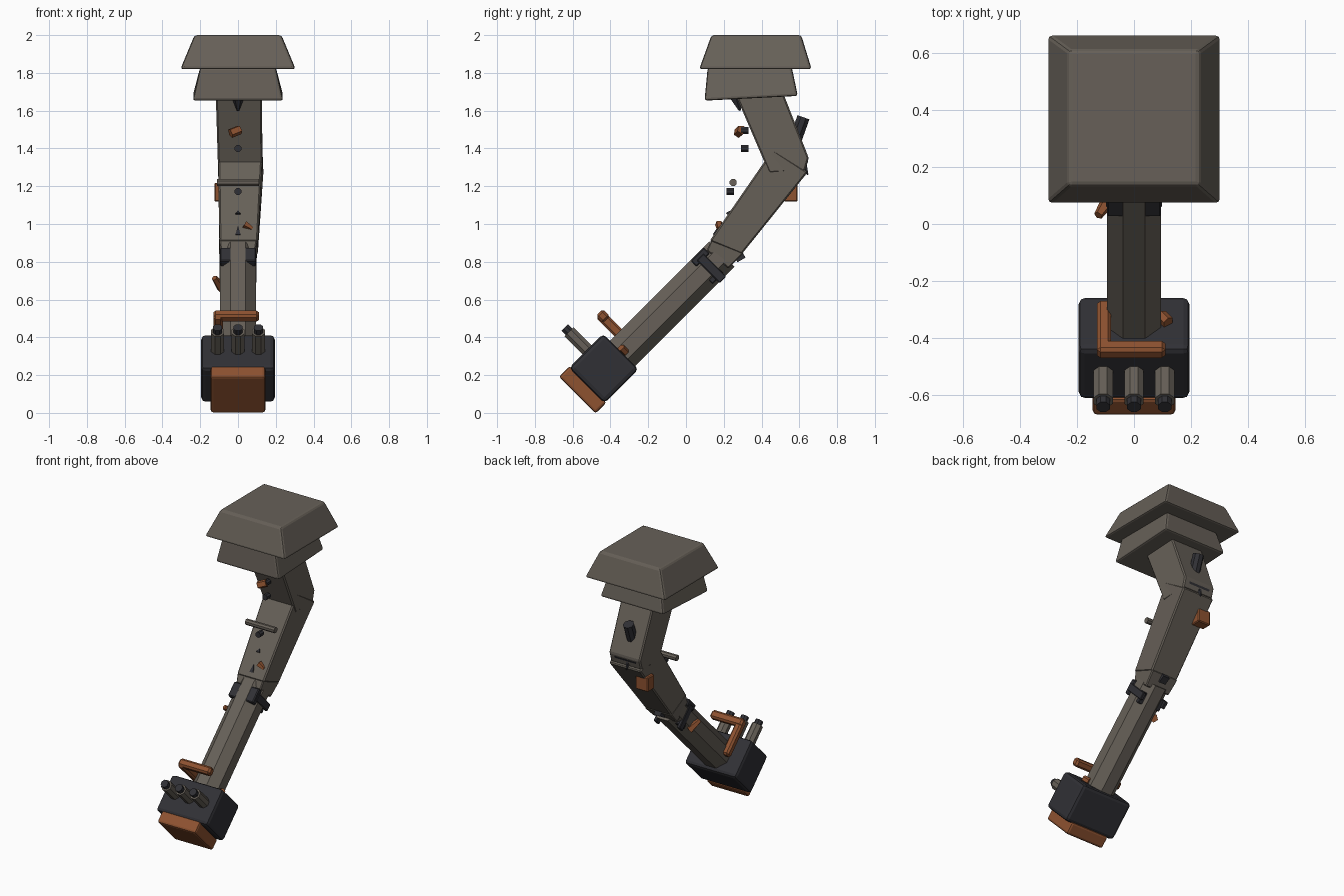
import bpy, bmesh, math
from mathutils import Vector, Matrix

if "Cube" in bpy.data.objects:
    bpy.data.objects.remove(bpy.data.objects["Cube"])


def mat(name, c):
    m = bpy.data.materials.new(name)
    m.diffuse_color = (*c, 1)
    m.use_nodes = True
    m.node_tree.nodes["Principled BSDF"].inputs["Base Color"].default_value = m.diffuse_color
    return m


GREY = mat("worn_metal", (0.135, 0.118, 0.098))
DARK = mat("dark_metal", (0.03, 0.03, 0.036))
RUST = mat("rust_orange", (0.27, 0.085, 0.03))


def finish(name, bm, m, bevel=0.0, seg=1):
    bmesh.ops.recalc_face_normals(bm, faces=bm.faces)
    me = bpy.data.meshes.new(name)
    bm.to_mesh(me)
    bm.free()
    ob = bpy.data.objects.new(name, me)
    bpy.context.collection.objects.link(ob)
    me.materials.append(m)
    if bevel:
        b = ob.modifiers.new("bevel", "BEVEL")
        b.width, b.segments = bevel, seg
    return ob


def prism(name, corners, m, bevel=0.0, seg=1):
    """Side profile; each corner is (y, z, left x, right x)."""
    bm = bmesh.new()
    L = [bm.verts.new((c[2], c[0], c[1])) for c in corners]
    R = [bm.verts.new((c[3], c[0], c[1])) for c in corners]
    bm.faces.new(L)
    bm.faces.new(R[::-1])
    n = len(corners)
    for i in range(n):
        j = (i + 1) % n
        bm.faces.new((L[i], R[i], R[j], L[j]))
    return finish(name, bm, m, bevel, seg)


def rod(name, a, b, r, m, sides=8, r2=None, bevel=0.0):
    """Faceted cylinder or cone between two points."""
    a, b = Vector(a), Vector(b)
    d = b - a
    bm = bmesh.new()
    bmesh.ops.create_cone(bm, cap_ends=True, segments=sides, radius1=r,
                          radius2=r if r2 is None else r2, depth=d.length)
    bm.transform(Matrix.Translation((a + b) / 2) @ d.to_track_quat('Z', 'Y').to_matrix().to_4x4()
                 @ Matrix.Rotation(math.pi / sides, 4, 'Z'))
    return finish(name, bm, m, bevel)


def box(name, c, size, m, tilt=0.0, bevel=0.0, seg=1, yaw=0.0):
    """Box turned about x by tilt degrees."""
    bm = bmesh.new()
    bmesh.ops.create_cube(bm, size=1, matrix=Matrix.Translation(c)
                          @ Matrix.Rotation(math.radians(yaw), 4, 'Z')
                          @ Matrix.Rotation(math.radians(tilt), 4, 'X')
                          @ Matrix.Diagonal((*size, 1)))
    return finish(name, bm, m, bevel, seg)


def frustum(name, low, high, m):
    """Each ring: half width, y front, z front, y back, z back."""
    bm = bmesh.new()
    rings = []
    for w, y0, z0, y1, z1 in (low, high):
        rings.append([bm.verts.new(p) for p in
                      ((-w, y0, z0), (w, y0, z0), (w, y1, z1), (-w, y1, z1))])
    A, B = rings
    bm.faces.new(A[::-1])
    bm.faces.new(B)
    for i in range(4):
        j = (i + 1) % 4
        bm.faces.new((A[i], A[j], B[j], B[i]))
    return finish(name, bm, m, 0.014, 2)


# shoulder caps
frustum("shoulder_cap", (0.305, 0.07, 1.82, 0.665, 1.82), (0.23, 0.135, 2.0, 0.61, 2.0), GREY)
frustum("shoulder_collar", (0.24, 0.098, 1.653, 0.592, 1.678), (0.20, 0.115, 1.83, 0.56, 1.83), GREY)

# arm segments
prism("upper_arm", [(0.23, 1.76, -0.12, 0.125), (0.48, 1.78, -0.12, 0.125), (0.65, 1.35, -0.105, 0.13),
                    (0.63, 1.28, -0.105, 0.13), (0.44, 1.27, -0.105, 0.13)], GREY, 0.008)
prism("forearm", [(0.46, 1.395, -0.105, 0.13), (0.645, 1.275, -0.105, 0.135), (0.295, 0.84, -0.098, 0.105),
                  (0.125, 0.91, -0.098, 0.105)], GREY, 0.008)
prism("wrist_block", [(0.14, 0.93, -0.1, 0.103), (0.305, 0.845, -0.1, 0.103), (0.225, 0.765, -0.092, 0.092),
                      (0.11, 0.86, -0.092, 0.092)], GREY, 0.006)
rod("hammer_shaft", (0, 0.19, 0.84), (0, -0.37, 0.28), 0.102, GREY, 8)

# wrist clamps
box("clamp_front", (0, 0.075, 0.825), (0.19, 0.045, 0.10), DARK, -45, 0.006)
for s in (-1, 1):
    box("clamp_side", (s * 0.088, 0.135, 0.765), (0.022, 0.17, 0.05), DARK, -45, 0.004)
    box("clamp_back", (s * 0.06, 0.155, 0.725), (0.05, 0.04, 0.08), DARK, -45, 0.004)
box("clamp_lug", (0, 0.285, 0.825), (0.05, 0.05, 0.035), DARK, 30)
rod("elbow_spike", (0, 0.60, 1.37), (0, 0.645, 1.26), 0.035, DARK, 6, 0.004)
box("elbow_hinge", (0.01, 0.60, 1.325), (0.16, 0.08, 0.05), DARK, -25)

# hammer head and striking plate
box("hammer_head", (0, -0.435, 0.235), (0.39, 0.265, 0.255), DARK, -45, 0.022, 2)
box("striking_plate", (0, -0.547, 0.123), (0.29, 0.275, 0.082), RUST, -45, 0.014, 2)

# three exhaust tubes
for x in (-0.108, 0, 0.108):
    rod("exhaust_tube", (x, -0.50, 0.31), (x, -0.62, 0.43), 0.037, GREY, 8)
    rod("exhaust_tip", (x, -0.61, 0.42), (x, -0.642, 0.452), 0.026, DARK, 8)

# bent guard pipe
box("guard_bar", (-0.01, -0.44, 0.512), (0.24, 0.055, 0.052), RUST, -45, 0.012)
box("guard_arm", (-0.105, -0.37, 0.435), (0.05, 0.25, 0.055), RUST, -45, 0.012)
rod("guard_stub", (0.095, -0.32, 0.32), (0.12, -0.345, 0.345), 0.022, RUST, 6)

# rear fittings
rod("rear_cylinder", (0, 0.57, 1.42), (0, 0.622, 1.565), 0.036, DARK, 8)
box("rear_plate", (-0.077, 0.555, 1.168), (0.095, 0.07, 0.10), RUST, 0, 0.006)
rod("side_scrap", (-0.085, 0.09, 0.66), (-0.125, 0.03, 0.715), 0.028, RUST, 5, 0.016)

# front fittings
rod("neck_wedge", (0, 0.26, 1.685), (0, 0.285, 1.60), 0.04, DARK, 6, 0.006)
rod("front_scrap", (-0.04, 0.275, 1.48), (0.01, 0.295, 1.5), 0.026, RUST, 5)
for y, z in ((0.31, 1.495), (0.31, 1.40), (0.235, 1.172)):
    rod("front_bolt", (0, y - 0.02, z), (0, y + 0.02, z), 0.02, DARK, 8)
rod("front_bar", (-0.11, 0.25, 1.22), (0.11, 0.25, 1.22), 0.02, GREY, 8)
rod("front_spike", (0, 0.155, 0.94), (0, 0.17, 0.985), 0.02, DARK, 4, 0.002)
rod("front_stud", (0, 0.22, 1.05), (0, 0.235, 1.07), 0.018, DARK, 4, 0.002)
rod("front_shard", (0.035, 0.175, 1.0), (0.075, 0.175, 0.975), 0.022, RUST, 5, 0.012)
